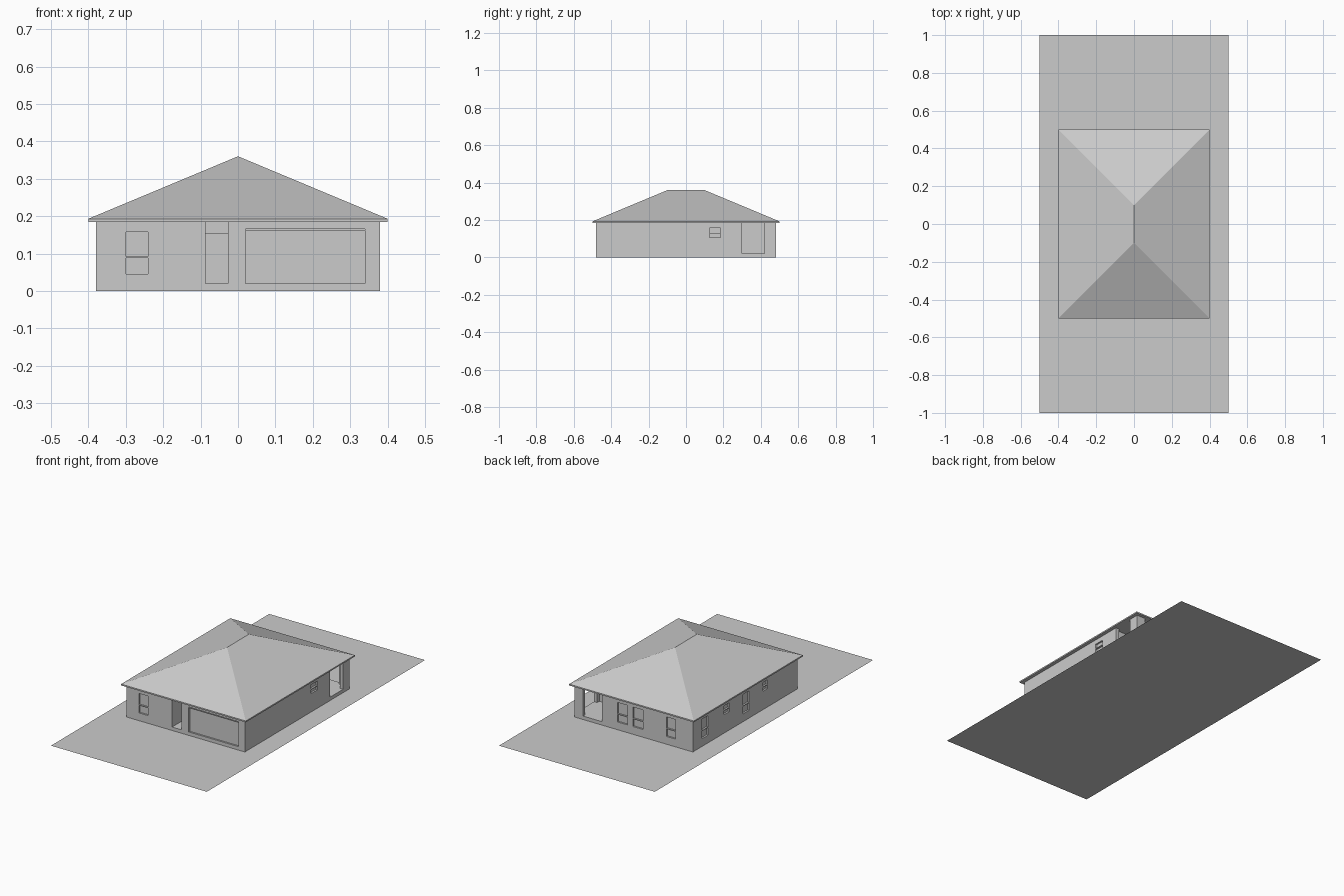
import bpy
import bmesh
from mathutils import Matrix, Vector

if "Cube" in bpy.data.objects:
    bpy.data.objects.remove(bpy.data.objects["Cube"], do_unlink=True)

grey = bpy.data.materials.new("plain grey")
grey.use_nodes = True
colour = (0.6, 0.6, 0.6, 1)
grey.diffuse_color = colour
grey.node_tree.nodes["Principled BSDF"].inputs["Base Color"].default_value = colour


def add_box(bm, low, high):
    low, high = Vector(low), Vector(high)
    place = Matrix.Translation((low + high) / 2) @ Matrix.Diagonal((high - low).to_4d())
    bmesh.ops.create_cube(bm, size=1, matrix=place)


def finish(bm, name):
    bmesh.ops.recalc_face_normals(bm, faces=bm.faces)
    mesh = bpy.data.meshes.new(name)
    bm.to_mesh(mesh)
    bm.free()
    mesh.materials.append(grey)
    obj = bpy.data.objects.new(name, mesh)
    bpy.context.collection.objects.link(obj)
    return obj


HX, HY, TOP = 0.38, 0.48, 0.185   # wall half sizes and height
FLOOR, OVER = 0.02, 0.2           # raised floor, cutter overshoot


def wall_cut(bm, side, a, b, z0, z1, depth=0.01):
    """Cut a rectangle a..b, z0..z1 into one wall."""
    out = 0.02
    if side in ("left", "right"):
        s = 1 if side == "right" else -1
        x = sorted((s * (HX - depth), s * (HX + out)))
        add_box(bm, (x[0], a, z0), (x[1], b, z1))
    else:
        s = 1 if side == "back" else -1
        y = sorted((s * (HY - depth), s * (HY + out)))
        add_box(bm, (a, y[0], z0), (b, y[1], z1))


def window(bm, side, a, b, z0, bar):
    """Two recessed panes with a bar between them."""
    wall_cut(bm, side, a, b, z0, bar - 0.002)
    wall_cut(bm, side, a, b, bar + 0.002, 0.158)


# Lot
bm = bmesh.new()
bmesh.ops.create_grid(bm, x_segments=1, y_segments=1, size=1,
                      matrix=Matrix.Diagonal((0.5, 1, 1, 1)))
finish(bm, "ground")

# House body
bm = bmesh.new()
add_box(bm, (-HX, -HY, 0), (HX, HY, TOP))
walls = finish(bm, "walls")

# Openings
cut = bmesh.new()
for side, a, b in (("front", -0.30, -0.24), ("back", 0.04, 0.105), ("back", -0.06, 0.005),
                   ("back", -0.27, -0.21), ("left", 0.34, 0.395), ("left", -0.035, 0.02)):
    window(cut, side, a, b, 0.045, 0.09)
for side, a, b in (("right", 0.125, 0.185), ("left", 0.145, 0.195), ("left", -0.205, -0.165)):
    window(cut, side, a, b, 0.107, 0.13)
wall_cut(cut, "front", -0.087, -0.027, FLOOR, OVER, 0.1)     # entry
wall_cut(cut, "front", 0.02, 0.34, FLOOR, 0.16)              # garage door
wall_cut(cut, "front", 0.02, 0.34, 0.161, 0.165, 0.04)       # gap above it
add_box(cut, (0.18, 0.28, FLOOR), (HX - 0.02, HY - 0.02, OVER))   # corner porch
wall_cut(cut, "right", 0.30, 0.42, FLOOR, OVER, 0.05)
wall_cut(cut, "back", 0.203, 0.325, FLOOR, OVER, 0.05)
cutter = finish(cut, "opening_cutter")
cutter.hide_render = True

mod = walls.modifiers.new("openings", "BOOLEAN")
mod.operation = "DIFFERENCE"
mod.solver = "EXACT"
mod.use_self = True
mod.object = cutter
bpy.context.view_layer.update()
deps = bpy.context.evaluated_depsgraph_get()
cut_mesh = bpy.data.meshes.new_from_object(walls.evaluated_get(deps))
walls.modifiers.clear()
walls.data = cut_mesh
bpy.data.objects.remove(cutter, do_unlink=True)

# Drop the underside, which lies on the ground
bm = bmesh.new()
bm.from_mesh(cut_mesh)
bmesh.ops.delete(bm, geom=[f for f in bm.faces if f.calc_center_median().z < 0.001],
                 context="FACES")
bm.to_mesh(cut_mesh)
bm.free()

# Front door
bm = bmesh.new()
add_box(bm, (-0.087, -0.39, FLOOR), (-0.027, -0.38, 0.155))
finish(bm, "front_door")

# Eaves
bm = bmesh.new()
add_box(bm, (-0.4, -0.5, TOP), (0.4, 0.5, 0.193))
finish(bm, "eaves")

# Hipped roof
bm = bmesh.new()
eave = [bm.verts.new((x, y, 0.193)) for x, y in
        ((-0.4, -0.5), (0.4, -0.5), (0.4, 0.5), (-0.4, 0.5))]
ridge = [bm.verts.new((0, y, 0.36)) for y in (-0.1, 0.1)]
bm.faces.new((eave[0], eave[1], ridge[0]))
bm.faces.new((eave[1], eave[2], ridge[1], ridge[0]))
bm.faces.new((eave[2], eave[3], ridge[1]))
bm.faces.new((eave[3], eave[0], ridge[0], ridge[1]))
bm.faces.new(eave[::-1])
finish(bm, "hipped_roof")
